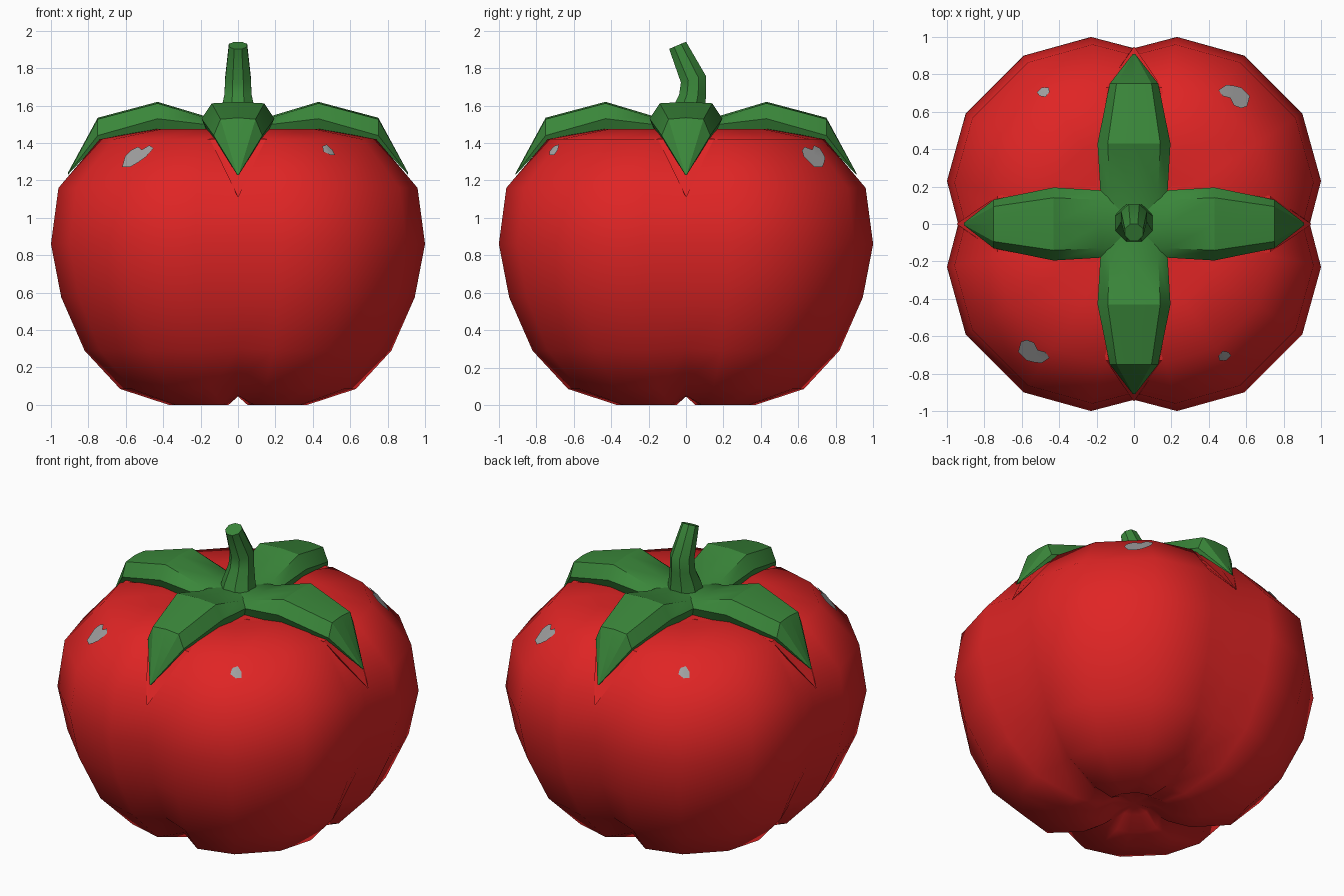
import bpy, bmesh, math
from mathutils import Vector, Matrix
from mathutils.bvhtree import BVHTree

if "Cube" in bpy.data.objects:
    bpy.data.objects.remove(bpy.data.objects["Cube"])


def material(name, rgb):
    m = bpy.data.materials.new(name)
    m.diffuse_color = (*rgb, 1)
    m.use_nodes = True
    m.node_tree.nodes["Principled BSDF"].inputs["Base Color"].default_value = m.diffuse_color
    return m


RED = material("tomato red", (0.74, 0.018, 0.018))
GREEN = material("leaf green", (0.042, 0.24, 0.042))
GREY = material("highlight grey", (0.36, 0.36, 0.36))


def finish(bm, name, mat, angle=None):
    bmesh.ops.recalc_face_normals(bm, faces=bm.faces)
    me = bpy.data.meshes.new(name)
    bm.to_mesh(me)
    bm.free()
    me.materials.append(mat)
    ob = bpy.data.objects.new(name, me)
    bpy.context.collection.objects.link(ob)
    if angle:
        bpy.ops.object.select_all(action='DESELECT')
        ob.select_set(True)
        bpy.context.view_layer.objects.active = ob
        bpy.ops.object.shade_smooth_by_angle(angle=math.radians(angle))
    return ob


def loft(bm, rings):
    """Join closed rings of points with quads and cap both ends."""
    vs = [[bm.verts.new(p) for p in ring] for ring in rings]
    n = len(vs[0])
    for a, b in zip(vs, vs[1:]):
        for i in range(n):
            j = (i + 1) % n
            bm.faces.new((a[i], a[j], b[j], b[i]))
    for ring in (vs[0], vs[-1]):
        c = sum((v.co for v in ring), Vector()) / n
        cv = bm.verts.new(c)
        for i in range(n):
            bm.faces.new((ring[i], ring[(i + 1) % n], cv))


# Four-lobed fruit: (radius, height, crease ratio, crease height shift)
PROFILE = [(0.12, 0.06, 0.9, 0.01), (0.22, 0.0, 0.9, 0.045), (0.37, 0.0, 0.88, 0.05),
           (0.63, 0.085, 0.89, 0.04), (0.82, 0.29, 0.92, 0.01), (0.945, 0.575, 0.93, 0),
           (1.0, 0.86, 0.94, 0), (0.96, 1.16, 0.94, 0), (0.74, 1.42, 0.93, -0.03),
           (0.45, 1.475, 0.9, -0.04), (0.2, 1.43, 0.9, -0.02)]
rings = []
for r, z, crease, dz in PROFILE:
    ring = []
    for q in range(4):
        rot = Matrix.Rotation(q * math.pi / 2, 3, 'Z')
        for x, y in ((crease, 0), (1, 0.23), (0.9, 0.59), (0.59, 0.9), (0.23, 1)):
            ring.append(rot @ Vector((x * r, y * r, z + (dz if y == 0 else 0))))
    rings.append(ring)
bm = bmesh.new()
loft(bm, rings)
bmesh.ops.recalc_face_normals(bm, faces=bm.faces)
tree = BVHTree.FromBMesh(bm)
finish(bm, "fruit", RED, 80)

# Calyx leaves: stations of (distance, half width, top, edge, underside)
LEAF = [(0.0, 0.17, 1.53, 1.50, 1.42), (0.18, 0.18, 1.545, 1.50, 1.43),
        (0.43, 0.195, 1.62, 1.53, 1.47), (0.75, 0.13, 1.535, 1.44, 1.40),
        (0.91, 0.006, 1.24, 1.235, 1.23)]
# Red leaf-shaped folds under the leaves
FOLD = [(0.15, 0.2, 1.455, 1.445, 1.42), (0.43, 0.21, 1.465, 1.455, 1.43),
        (0.73, 0.15, 1.43, 1.42, 1.38), (0.945, 0.004, 1.12, 1.118, 1.115)]


def leaf(name, stations, mat, angle):
    rot = Matrix.Rotation(angle, 3, 'Z')
    bm = bmesh.new()
    loft(bm, [[rot @ Vector(p) for p in (
        (d, -w, edge), (d, -0.72 * w, top - 0.008), (d, 0, top), (d, 0.72 * w, top - 0.008),
        (d, w, edge), (d, 0.85 * w, low), (d, 0, low), (d, -0.85 * w, low))]
        for d, w, top, edge, low in stations])
    finish(bm, name, mat, 30)


for k in range(4):
    leaf(f"leaf_{k + 1}", LEAF, GREEN, k * math.pi / 2)
    leaf(f"fold_{k + 1}", FOLD, RED, k * math.pi / 2)

# Bent eight-sided stem: (y, z, radius, tilt)
bm = bmesh.new()
rings = []
for y, z, r, tilt in ((0, 1.48, 0.12, 0), (0.01, 1.57, 0.1, 0), (0.035, 1.66, 0.078, 0.05),
                      (0.04, 1.74, 0.075, 0.25), (-0.045, 1.922, 0.053, 0.4)):
    rot = Matrix.Rotation(tilt, 3, 'X')
    rings.append([Vector((0, y, z)) + rot @ Vector((r * math.cos(a), r * math.sin(a), 0))
                  for a in (math.tau * (i + 0.5) / 8 for i in range(8))])
loft(bm, rings)
finish(bm, "stem", GREEN, 40)


# Shine patches: thin plates draped on the fruit
def patch(name, outline, sign):
    c = sum((Vector(p) for p in outline), Vector((0, 0))) / len(outline)

    def drape(p):
        hit, normal, _, _ = tree.ray_cast(Vector((sign * p.x, sign * p.y, 3)), Vector((0, 0, -1)))
        return hit + normal * 0.008

    bm = bmesh.new()
    mid = bm.verts.new(drape(c))
    loops = [[bm.verts.new(drape(c.lerp(Vector(p), t))) for p in outline] for t in (0.5, 1)]
    n = len(outline)
    for i in range(n):
        j = (i + 1) % n
        bm.faces.new((mid, loops[0][i], loops[0][j]))
        bm.faces.new((loops[0][i], loops[1][i], loops[1][j], loops[0][j]))
    finish(bm, name, GREY, 60)


LARGE = [(0.45, 0.71), (0.47, 0.68), (0.51, 0.67), (0.53, 0.63), (0.57, 0.615), (0.6, 0.625),
         (0.615, 0.68), (0.57, 0.725), (0.53, 0.735), (0.49, 0.74)]
SMALL = [(-0.515, 0.70), (-0.49, 0.725), (-0.455, 0.725), (-0.45, 0.70), (-0.47, 0.675), (-0.50, 0.68)]
for side, sign in (("back", 1), ("front", -1)):
    patch(f"large_shine_{side}", LARGE, sign)
    patch(f"small_shine_{side}", SMALL, sign)
